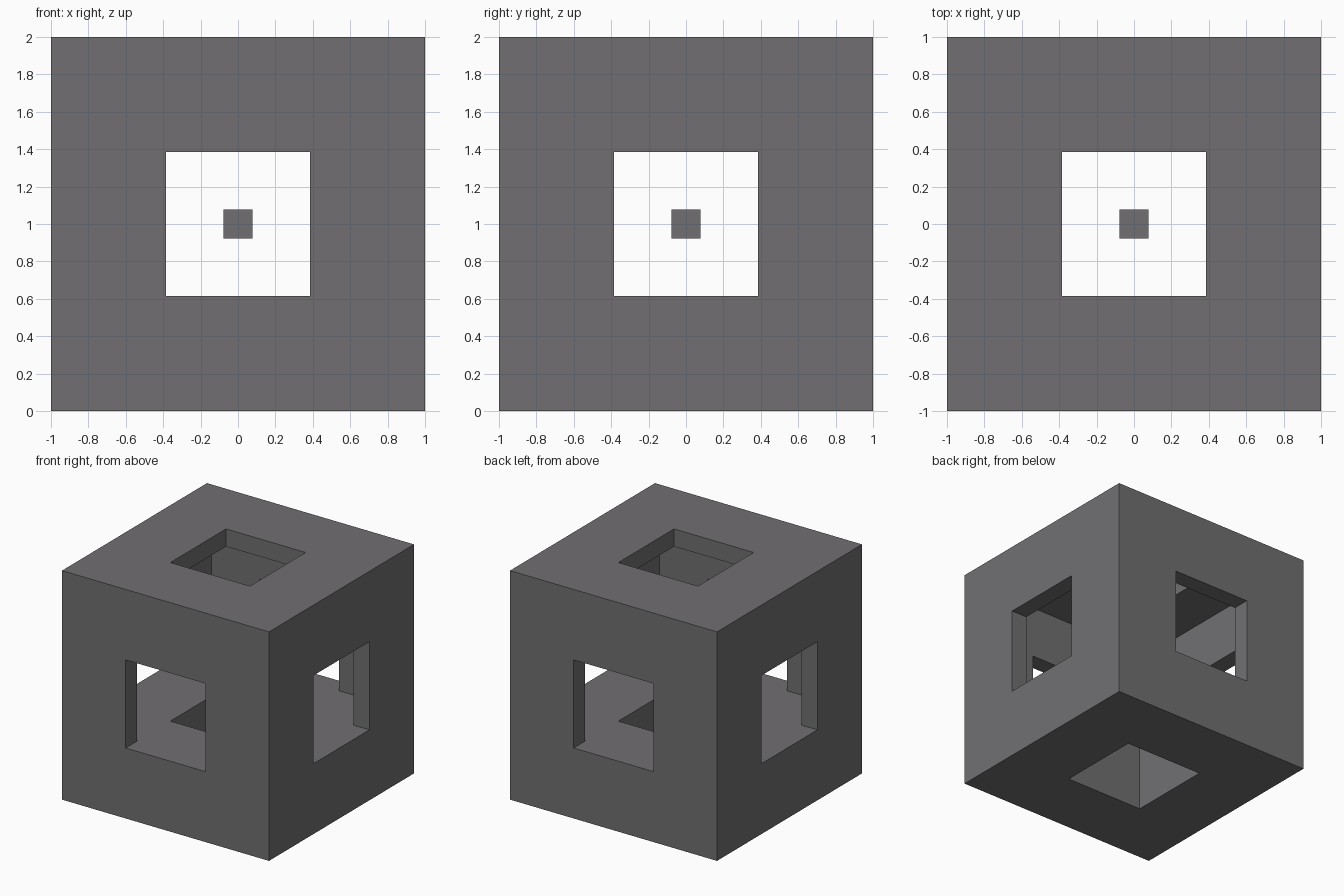
import bpy

cube = bpy.data.objects.get("Cube")
if cube:
    bpy.data.objects.remove(cube, do_unlink=True)

UNIT = 1 / 13             # the whole design sits on a 13-step half grid
HOLE = 5 * UNIT           # half width of every window
ROOM = 11 * UNIT          # half width of the inner room
FLOOR = 1 - HOLE          # room floor is level with the window sills
CEILING = 1 + ROOM

grey = bpy.data.materials.new("warm_grey")
grey.use_nodes = True
grey.diffuse_color = (0.165, 0.159, 0.168, 1)
grey.node_tree.nodes["Principled BSDF"].inputs["Base Color"].default_value = grey.diffuse_color


def box(name, half_x, half_y, z_low, z_high):
    """Axis-aligned box centred on the z axis."""
    bpy.ops.mesh.primitive_cube_add(size=2, location=(0, 0, (z_low + z_high) / 2))
    obj = bpy.context.object
    obj.name = name
    obj.scale = (half_x, half_y, (z_high - z_low) / 2)
    bpy.ops.object.transform_apply(location=True, rotation=False, scale=True)
    obj.data.materials.append(grey)
    return obj


# Outer block
shell = box("hollow_block", 1, 1, 0, 2)

# Inner room, then a tunnel along each axis
cutters = [
    box("room_cutter", ROOM, ROOM, FLOOR, CEILING),
    box("side_tunnel_cutter", 1.2, HOLE, FLOOR, 1 + HOLE),
    box("front_tunnel_cutter", HOLE, 1.2, FLOOR, 1 + HOLE),
    box("upright_tunnel_cutter", HOLE, HOLE, -0.2, 2.2),
]
bpy.ops.object.select_all(action="DESELECT")
bpy.context.view_layer.objects.active = shell
shell.select_set(True)
for cutter in cutters:
    cutter.hide_render = True
    cut = shell.modifiers.new(cutter.name, "BOOLEAN")
    cut.operation = "DIFFERENCE"
    cut.solver = "EXACT"
    cut.object = cutter
    bpy.ops.object.modifier_apply(modifier=cut.name)
    bpy.data.objects.remove(cutter, do_unlink=True)

# Small cube floating in the middle
box("centre_cube", UNIT, UNIT, 1 - UNIT, 1 + UNIT)
